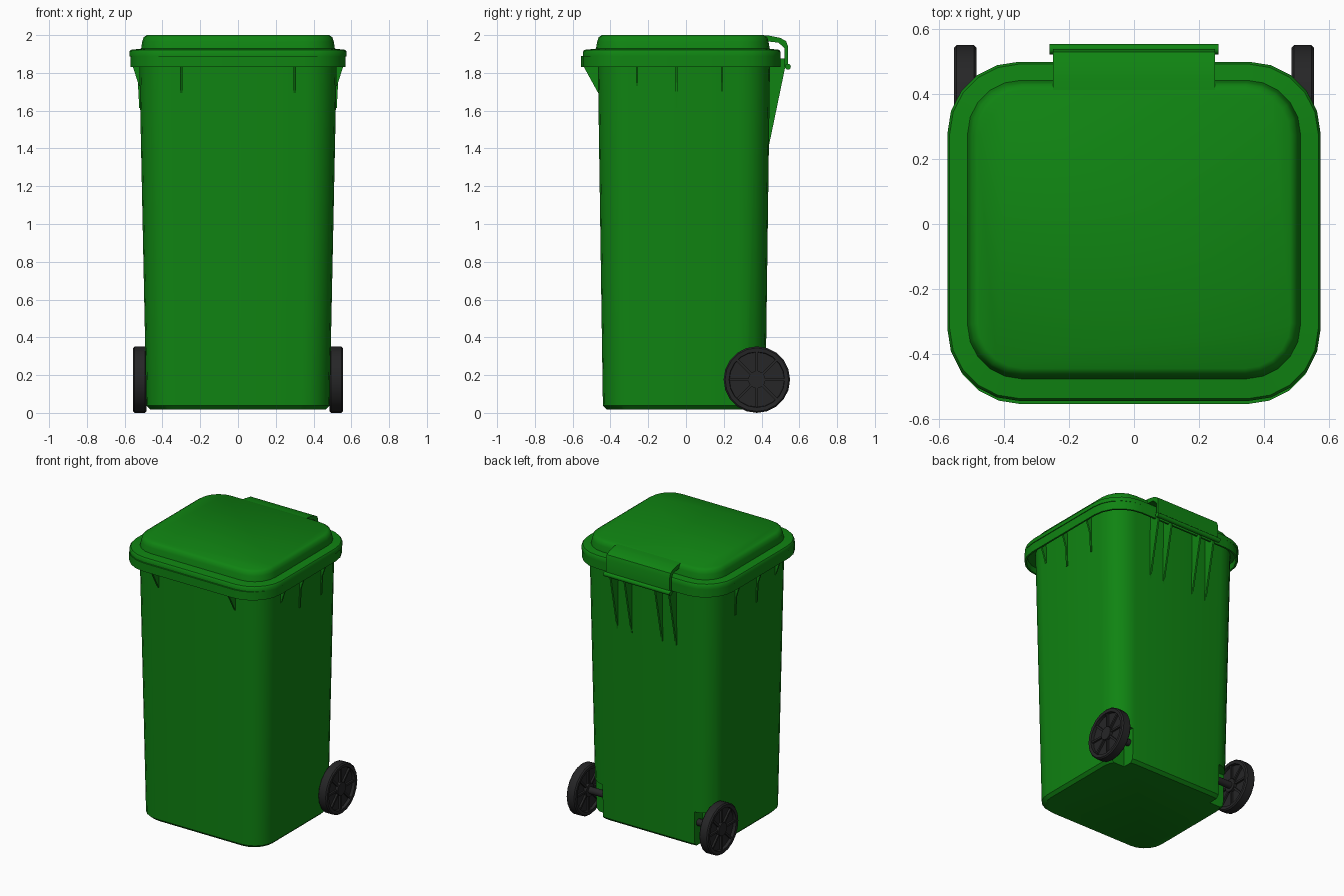
import bpy, bmesh, math
from mathutils import Matrix, Vector

if "Cube" in bpy.data.objects:
    bpy.data.objects.remove(bpy.data.objects["Cube"])


def material(name, rgb):
    m = bpy.data.materials.new(name)
    m.diffuse_color = (*rgb, 1)
    m.use_nodes = True
    m.node_tree.nodes["Principled BSDF"].inputs["Base Color"].default_value = m.diffuse_color
    return m


GREEN = material("bin_green", (0.005, 0.23, 0.006))
BLACK = material("wheel_black", (0.019, 0.019, 0.02))


def finish(name, bm, mat):
    bmesh.ops.recalc_face_normals(bm, faces=bm.faces)
    me = bpy.data.meshes.new(name)
    bm.to_mesh(me)
    bm.free()
    ob = bpy.data.objects.new(name, me)
    bpy.context.collection.objects.link(ob)
    me.materials.append(mat)
    return ob


def smooth(ob, angle=40):
    bpy.ops.object.select_all(action='DESELECT')
    ob.select_set(True)
    bpy.context.view_layer.objects.active = ob
    bpy.ops.object.shade_smooth_by_angle(angle=math.radians(angle))


def loft(name, sections, mat, seg=5):
    """Stack of rounded rectangles: half width, front y, back y, radius, z."""
    bm = bmesh.new()
    rings = []
    for hx, y0, y1, r, z in sections:
        ring = []
        corners = [(hx - r, y1 - r), (r - hx, y1 - r), (r - hx, y0 + r), (hx - r, y0 + r)]
        for c, (cx, cy) in enumerate(corners):
            for i in range(seg + 1):
                a = math.pi / 2 * (c + i / seg)
                ring.append(bm.verts.new((cx + r * math.cos(a), cy + r * math.sin(a), z)))
        rings.append(ring)
    for a, b in zip(rings, rings[1:]):
        for i in range(len(a)):
            j = (i + 1) % len(a)
            bm.faces.new((a[i], a[j], b[j], b[i]))
    bm.faces.new(rings[0])
    bm.faces.new(rings[-1])
    return finish(name, bm, mat)


def extrude(name, pts, axis, center, width, mat):
    """Profile of (u, z) points extruded along x (u = y) or along y (u = x)."""
    bm = bmesh.new()
    lo, hi = center - width / 2, center + width / 2
    rows = [[bm.verts.new((w, u, z) if axis == 'x' else (u, w, z)) for u, z in pts]
            for w in (lo, hi)]
    n = len(pts)
    for i in range(n):
        j = (i + 1) % n
        bm.faces.new((rows[0][i], rows[0][j], rows[1][j], rows[1][i]))
    for row in rows:
        bm.faces.new(row)
    return finish(name, bm, mat)


def rod(name, x0, x1, y, z, r, mat, seg=12):
    bm = bmesh.new()
    m = Matrix.Translation(((x0 + x1) / 2, y, z)) @ Matrix.Rotation(math.pi / 2, 4, 'Y')
    bmesh.ops.create_cone(bm, cap_ends=True, segments=seg, radius1=r, radius2=r,
                          depth=abs(x1 - x0), matrix=m)
    ob = finish(name, bm, mat)
    smooth(ob)
    return ob


# Tapered body with an overhanging hollow lip
body = loft("bin_body", [
    (0.465, -0.42, 0.40, 0.14, 0.018), (0.485, -0.44, 0.42, 0.15, 0.038),
    (0.523, -0.467, 0.445, 0.165, 1.87), (0.555, -0.54, 0.485, 0.21, 1.87),
    (0.558, -0.543, 0.488, 0.21, 1.83), (0.57, -0.555, 0.50, 0.22, 1.83),
    (0.57, -0.555, 0.50, 0.22, 1.89)], GREEN)

# Notches in the lower back corners for the wheels
for s in (-1, 1):
    bm = bmesh.new()
    bmesh.ops.create_cube(bm, size=1, matrix=Matrix.Translation((s * 0.46, 0.43, 0.115))
                          @ Matrix.Diagonal((0.2, 0.2, 0.3, 1)))
    cutter = finish("notch_cutter", bm, GREEN)
    cutter.hide_render = True
    mod = body.modifiers.new("notch", 'BOOLEAN')
    mod.operation = 'DIFFERENCE'
    mod.solver = 'EXACT'
    mod.object = cutter
    bpy.context.view_layer.objects.active = body
    bpy.ops.object.modifier_apply(modifier=mod.name)
    bpy.data.objects.remove(cutter)
smooth(body)

# Lid: flange plus raised panel
lid = loft("lid", [
    (0.575, -0.545, 0.50, 0.22, 1.888), (0.575, -0.545, 0.50, 0.22, 1.912),
    (0.568, -0.538, 0.493, 0.215, 1.922), (0.513, -0.477, 0.443, 0.165, 1.928),
    (0.507, -0.47, 0.437, 0.16, 1.965), (0.50, -0.463, 0.43, 0.155, 1.988),
    (0.482, -0.445, 0.412, 0.14, 2.0)], GREEN)
smooth(lid)

# Rear hinge cover, a bent shell, and the hinge rod
cover = extrude("hinge_cover", [
    (0.40, 2.0), (0.44, 1.997), (0.50, 1.985), (0.53, 1.968), (0.54, 1.94), (0.54, 1.83),
    (0.522, 1.83), (0.522, 1.93), (0.49, 1.96), (0.40, 1.97)], 'x', 0, 0.50, GREEN)
smooth(cover)
rod("hinge_rod", -0.26, 0.26, 0.539, 1.833, 0.016, GREEN)

# Stiffening fins under the lip
for x in (-0.23, -0.12, 0.12, 0.23):
    extrude("rear_fin", [(0.43, 1.875), (0.525, 1.875), (0.525, 1.83), (0.438, 1.41), (0.43, 1.41)],
            'x', x, 0.012, GREEN)
for s in (-1, 1):
    extrude("front_fin", [(-0.45, 1.875), (-0.54, 1.875), (-0.54, 1.83), (-0.463, 1.69), (-0.45, 1.69)],
            'x', s * 0.30, 0.012, GREEN)
    for y, low in ((-0.26, 1.73), (-0.05, 1.615), (0.19, 1.615)):
        extrude("side_fin", [(s * 0.50, 1.875), (s * 0.556, 1.875), (s * 0.556, 1.83),
                             (s * 0.53, 1.75), (s * 0.523, low), (s * 0.50, low)],
                'y', y, 0.012, GREEN)

# Wheels: lathed tyre with recessed web, spokes, hub and axle stub
WY, WZ, WX = 0.375, 0.176, 0.52
PROFILE = [(0.0, -0.012), (0.145, -0.012), (0.147, -0.033), (0.168, -0.035), (0.176, -0.027),
           (0.176, 0.027), (0.168, 0.035), (0.147, 0.033), (0.145, 0.012), (0.0, 0.012)]
for s in (-1, 1):
    bm = bmesh.new()
    vs = [bm.verts.new((s * WX + x, WY, WZ + r)) for r, x in PROFILE]
    es = [bm.edges.new(p) for p in zip(vs, vs[1:])]
    bmesh.ops.spin(bm, geom=vs + es, cent=(s * WX, WY, WZ), axis=(1, 0, 0),
                   angle=math.tau, steps=20, use_duplicate=False)
    bmesh.ops.remove_doubles(bm, verts=bm.verts, dist=1e-4)
    smooth(finish("wheel", bm, BLACK), 35)
    bm = bmesh.new()
    for i in range(4):
        m = (Matrix.Translation((s * WX, WY, WZ)) @ Matrix.Rotation(math.pi / 4 * i, 4, 'X')
             @ Matrix.Diagonal((0.05, 0.014, 0.292, 1)))
        bmesh.ops.create_cube(bm, size=1, matrix=m)
    finish("wheel_spokes", bm, BLACK)
    rod("wheel_hub", s * 0.488, s * 0.552, WY, WZ, 0.046, BLACK, 14)
    rod("axle", s * 0.34, s * 0.50, WY, WZ, 0.024, BLACK)
